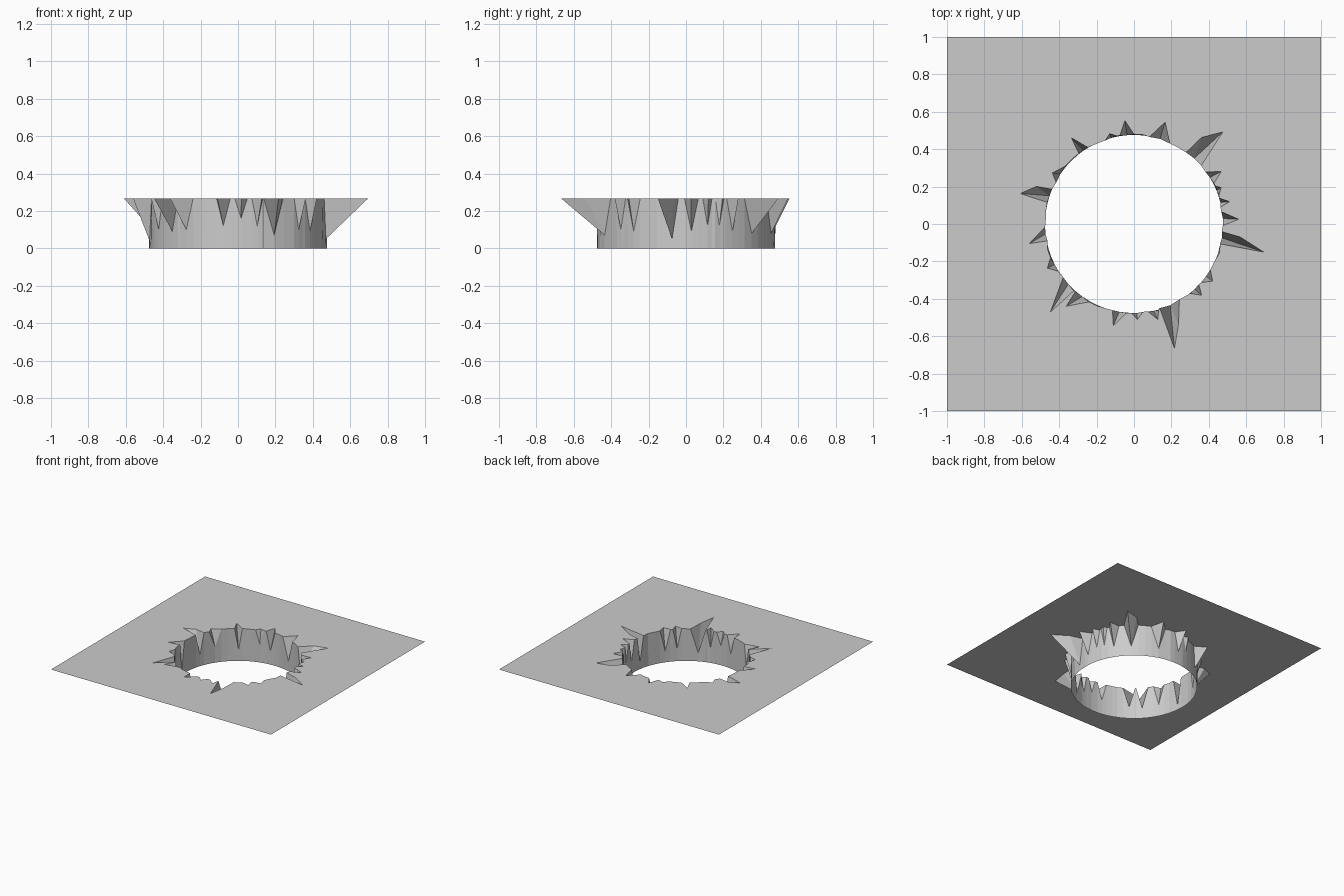
import bpy, bmesh, random
from math import cos, sin, radians

if "Cube" in bpy.data.objects:
    bpy.data.objects.remove(bpy.data.objects["Cube"])

random.seed(4)
TOP, R = 0.265, 0.476

# Each torn spike: start angle, tip angle, tip radius, end angle, height of the crack's root
spikes = [
    (-13, -12.2, .71, -5, .05), (-1, 2.6, .56, 8, .09), (11, 13.2, .525, 17, .12),
    (19, 22.7, .505, 25, .12), (27, 31, .545, 36, .09), (41, 46, .685, 54, .08),
    (66, 73, .57, 80, .08), (90, 95, .555, 99, .11), (101, 105, .50, 109, .15),
    (121, 126, .57, 128, .09), (140, 148, .515, 152, .13), (157, 165, .63, 166, .09),
    (182, 190.6, .57, 191, .04), (202, 207, .52, 212, .10), (217, 226.5, .65, 228, .09),
    (229, 230.5, .57, 240, .10), (256, 258.5, .555, 265, .12), (268, 272, .51, 276, .16),
    (279, 284, .525, 286, .12), (287, 288, .70, 301, .07), (309, 313.5, .525, 317, .10),
    (319, 324, .52, 329, .09)]
# Elbows of the bent spikes: spike index -> angle, radius
elbows = {0: (-7, .573), 5: (52, .588), 11: (159, .56), 19: (294, .586)}

bm = bmesh.new()


def vert(a, r, z):
    a = radians(a)
    return bm.verts.new((r * cos(a), r * sin(a), z))


cache = {}


def column(a):
    """Bottom and top rim vertices of the wall at an angle."""
    key = round(a % 360, 2)
    if key not in cache:
        cache[key] = (vert(a, R, 0), vert(a, R + random.uniform(-.006, .006), TOP))
    return cache[key]


# Crater wall with cracks, running counterclockwise, facing inward
rim = []
for i, (a0, at, rt, a1, zc) in enumerate(spikes):
    b0, t0 = column(a0)
    b1, t1 = column(a1)
    ac = (a0 + a1) / 2
    bc, c = vert(ac, R, 0), vert(ac, R, zc)
    outline = [(at, rt)]
    if i in elbows:
        outline = sorted([(at, rt), elbows[i]])
    tops = [t0] + [vert(a, r, TOP) for a, r in outline] + [t1]
    bm.faces.new((b0, t0, c, bc))
    bm.faces.new((bc, c, t1, b1))
    for p, q in zip(tops, tops[1:]):
        bm.faces.new((p, q, c))
    rim += tops
    # plain wall up to the next spike
    nxt = spikes[(i + 1) % len(spikes)][0] + (360 if i == len(spikes) - 1 else 0)
    n = max(1, round((nxt - a1) / 6))
    for k in range(n):
        p = column(a1 + (nxt - a1) * k / n)
        q = column(a1 + (nxt - a1) * (k + 1) / n)
        bm.faces.new((p[0], p[1], q[1], q[0]))
        if k < n - 1:
            rim.append(q[1])

# Square ground sheet filled around the torn rim
corners = [bm.verts.new((x, y, TOP)) for x, y in ((-1, -1), (1, -1), (1, 1), (-1, 1))]
edges = [bm.edges.new((corners[k], corners[k - 1])) for k in range(4)]
edges += [bm.edges.get((rim[k], rim[k - 1])) for k in range(len(rim))]
fill = bmesh.ops.triangle_fill(bm, edges=edges, use_beauty=True, use_dissolve=False)
for f in fill["geom"]:
    if isinstance(f, bmesh.types.BMFace):
        f.normal_update()
        if f.normal.z < 0:
            f.normal_flip()

mesh = bpy.data.meshes.new("ground_crater")
bm.to_mesh(mesh)
bm.free()
bpy.context.collection.objects.link(bpy.data.objects.new("ground_crater", mesh))
